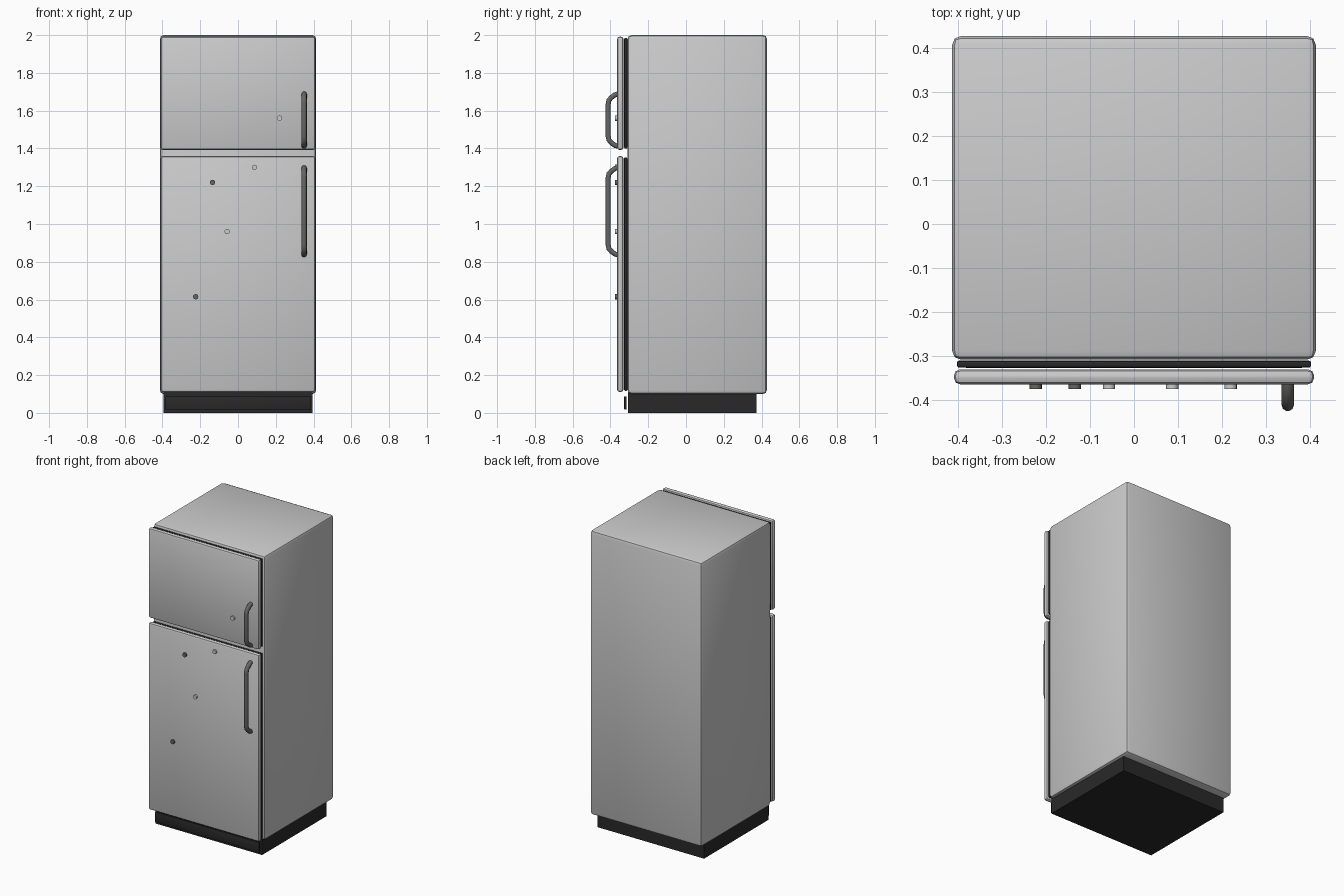
import bpy
from math import pi, radians

cube = bpy.data.objects.get("Cube")
if cube:
    bpy.data.objects.remove(cube, do_unlink=True)


def material(name, r, g, b):
    m = bpy.data.materials.new(name)
    m.use_nodes = True
    m.diffuse_color = (r, g, b, 1)
    m.node_tree.nodes["Principled BSDF"].inputs["Base Color"].default_value = (r, g, b, 1)
    return m


ENAMEL = material("light grey enamel", 0.6, 0.6, 0.6)
RUBBER = material("black rubber", 0.022, 0.022, 0.022)
METAL = material("dark grey metal", 0.13, 0.13, 0.125)


def finish(name, mat):
    ob = bpy.context.object
    ob.name = ob.data.name = name
    ob.data.materials.append(mat)
    bpy.ops.object.shade_smooth_by_angle(angle=radians(40))
    return ob


def box(name, mat, x, y, z, bevel=0.0, segments=2):
    """Box from (min, max) ranges with rounded edges."""
    ranges = (x, y, z)
    bpy.ops.mesh.primitive_cube_add(size=1, location=[(a + b) / 2 for a, b in ranges])
    bpy.context.object.scale = [b - a for a, b in ranges]
    bpy.ops.object.transform_apply(location=False, rotation=False, scale=True)
    if bevel:
        mod = bpy.context.object.modifiers.new("rounded edges", "BEVEL")
        mod.width, mod.segments = bevel, segments
        bpy.ops.object.modifier_apply(modifier=mod.name)
    return finish(name, mat)


def handle(name, low, high):
    """Round bar standing off the door, with bent ends."""
    curve = bpy.data.curves.new(name, "CURVE")
    curve.dimensions = "3D"
    curve.bevel_depth, curve.bevel_resolution = 0.014, 3
    curve.use_fill_caps = True
    half = [(-0.362, 0.012), (-0.376, 0.016), (-0.395, 0.03), (-0.408, 0.045), (-0.412, 0.065)]
    path = [(y, low + d) for y, d in half] + [(y, high - d) for y, d in reversed(half)]
    spline = curve.splines.new("POLY")
    spline.points.add(len(path) - 1)
    for p, (y, z) in zip(spline.points, path):
        p.co = (0.35, y, z, 1)
    ob = bpy.data.objects.new(name, curve)
    bpy.context.collection.objects.link(ob)
    bpy.ops.object.select_all(action="DESELECT")
    ob.select_set(True)
    bpy.context.view_layer.objects.active = ob
    bpy.ops.object.convert(target="MESH")
    finish(name, METAL)


# Cabinet and plinth
box("cabinet", ENAMEL, (-0.414, 0.414), (-0.309, 0.428), (0.1, 2.0), 0.02)
box("plinth", RUBBER, (-0.394, 0.394), (-0.308, 0.372), (0.0, 0.11))
box("kick_plate", RUBBER, (-0.385, 0.385), (-0.328, -0.315), (0.018, 0.088), 0.004)

# Doors with their seals and handles
for part, low, high, grip in (("freezer", 1.392, 1.992, (1.4, 1.7)),
                              ("fridge", 0.11, 1.36, (0.825, 1.31))):
    box(part + "_door", ENAMEL, (-0.41, 0.41), (-0.365, -0.331), (low, high), 0.014)
    box(part + "_seal", RUBBER, (-0.403, 0.403), (-0.327, -0.311),
        (low + 0.007, high - 0.007), 0.005)
    handle(part + "_handle", *grip)

# Round magnets
for i, (x, z, mat) in enumerate(((0.22, 1.56, ENAMEL), (0.087, 1.3, ENAMEL),
                                 (-0.057, 0.96, ENAMEL), (-0.135, 1.22, METAL),
                                 (-0.224, 0.615, METAL))):
    bpy.ops.mesh.primitive_cylinder_add(vertices=16, radius=0.014, depth=0.012,
                                        location=(x, -0.37, z), rotation=(pi / 2, 0, 0))
    finish(f"magnet_{i + 1}", mat)
